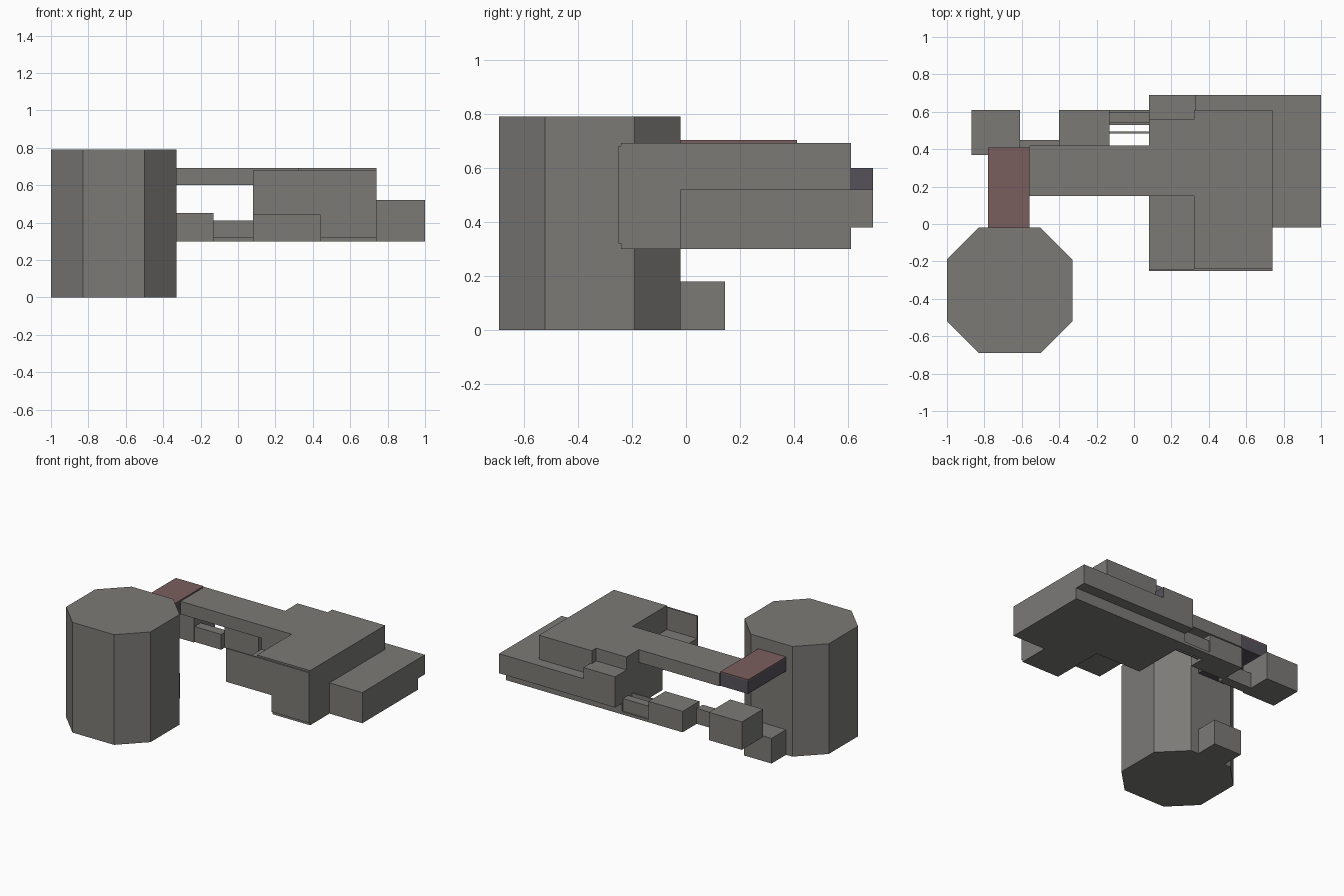
import bpy, bmesh

if "Cube" in bpy.data.objects:
    bpy.data.objects.remove(bpy.data.objects["Cube"])


def material(name, rgb):
    m = bpy.data.materials.new(name)
    m.diffuse_color = (*rgb, 1)
    m.use_nodes = True
    m.node_tree.nodes["Principled BSDF"].inputs["Base Color"].default_value = m.diffuse_color
    return m


GREY = material("warm_grey", (0.2, 0.195, 0.183))
RED = material("dull_red", (0.195, 0.11, 0.11))
DARK = material("dark_violet_grey", (0.093, 0.083, 0.105))


def prism(name, outline, z0, z1, mat=GREY):
    """Extrude a counter-clockwise xy outline from z0 to z1."""
    bm = bmesh.new()
    lo = [bm.verts.new((x, y, z0)) for x, y in outline]
    hi = [bm.verts.new((x, y, z1)) for x, y in outline]
    bm.faces.new(lo[::-1])
    bm.faces.new(hi)
    n = len(outline)
    for i in range(n):
        j = (i + 1) % n
        bm.faces.new((lo[i], lo[j], hi[j], hi[i]))
    me = bpy.data.meshes.new(name)
    bm.to_mesh(me)
    bm.free()
    me.materials.append(mat)
    ob = bpy.data.objects.new(name, me)
    bpy.context.collection.objects.link(ob)
    return ob


def box(name, x0, x1, y0, y1, z0, z1, mat=GREY):
    return prism(name, [(x0, y0), (x1, y0), (x1, y1), (x0, y1)], z0, z1, mat)


# Octagonal tower and its rear foot
prism("tower", [(-.83, -.69), (-.5, -.69), (-.33, -.52), (-.33, -.19),
                (-.5, -.02), (-.83, -.02), (-1, -.19), (-1, -.52)], 0, .79)
box("tower_foot", -.78, -.56, -.02, .145, 0, .18)

# Covered link from the tower to the bridge
box("link", -.78, -.56, -.03, .41, .60, .692, DARK)
box("link_roof", -.78, -.56, -.03, .41, .692, .702, RED)

# Upper storey: bridge and hall in one outline
prism("bridge_and_hall_roof", [(-.56, .15), (.32, .15), (.32, -.24), (.74, -.24),
                               (.74, .61), (.32, .61), (.32, .56), (.08, .56),
                               (.08, .42), (-.56, .42)], .60, .692)

# Hall lower storeys, with the open notch under the front left
prism("hall_middle", [(.08, -.24), (.74, -.24), (.74, .61), (.08, .61)], .44, .52)
prism("hall_upper", [(.32, -.24), (.74, -.24), (.74, .61), (.32, .61), (.32, .56),
                     (.08, .56), (.08, .15), (.32, .15)], .52, .60)
prism("hall_base", [(.44, -.24), (.74, -.24), (.74, .61), (.08, .61),
                    (.08, .15), (.44, .15)], .30, .44)

# Thin front wall, also the parapet of the sunken terrace
box("front_wall_upper", .08, .74, -.25, -.24, .44, .68)
box("front_wall_lower", .44, .74, -.25, -.24, .32, .44)

# Low side wing and raised rear block
box("side_wing", .74, 1, -.02, .61, .30, .52)
box("rear_ledge", .33, 1, .61, .69, .38, .52)
rear = box("rear_block", .08, .33, .56, .69, .38, .60)
rear.data.materials.append(DARK)
for f in rear.data.polygons:
    if f.normal.x > .9:
        f.material_index = 1

# Low rear huts and the bars joining them
box("outer_hut", -.87, -.61, .37, .61, .30, .50)
box("inner_hut", -.40, -.13, .42, .61, .30, .45)
box("hut_connector", -.61, -.40, .38, .45, .30, .41)
box("rear_bar", -.13, .08, .54, .60, .32, .41)
box("rear_bar_base", -.13, .08, .53, .61, .30, .32)
box("thin_bar", -.13, .08, .485, .495, .32, .41)
